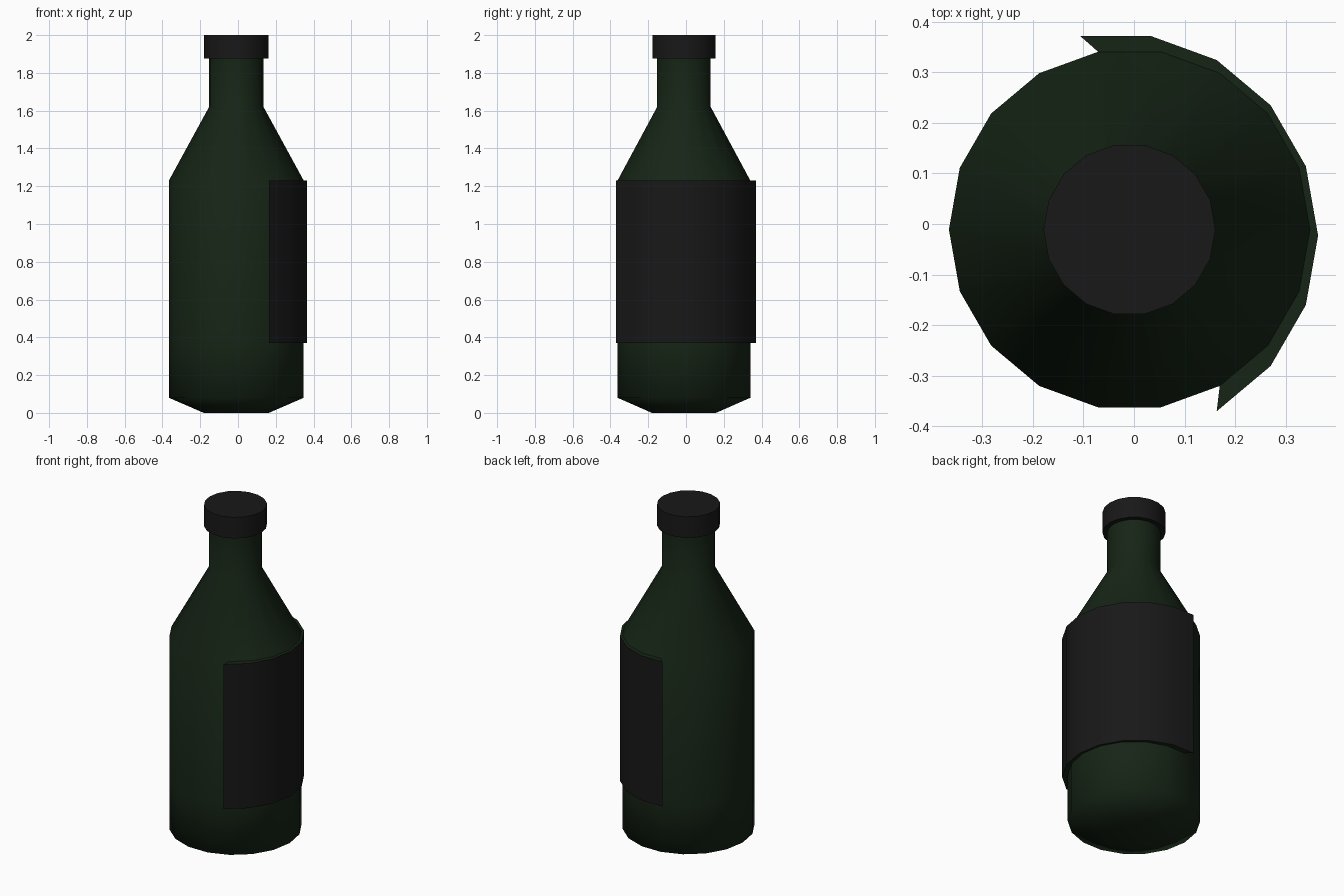
import bpy
from math import cos, sin, pi, radians

if "Cube" in bpy.data.objects:
    bpy.data.objects.remove(bpy.data.objects["Cube"])

SIDES = 18
CX, CY = -0.009, -0.011      # bottle axis
LX, LY = -0.037, -0.023      # label arc centre
R_BODY, R_LABEL = 0.357, 0.401
Z_LOW, Z_HIGH = 0.37, 1.23
FIRST, LAST = -3, 5          # label spans these 20 degree steps


def material(name, colour):
    m = bpy.data.materials.new(name)
    m.diffuse_color = (*colour, 1)
    m.use_nodes = True
    m.node_tree.nodes["Principled BSDF"].inputs["Base Color"].default_value = m.diffuse_color
    return m


glass = material("green_glass", (0.008, 0.018, 0.008))
black = material("black_paper", (0.009, 0.009, 0.009))


def point(step, r, z, cx=CX, cy=CY):
    a = radians(20 * step)
    return (cx + r * cos(a), cy + r * sin(a), z)


def make(name, verts, faces, mat, angle=40):
    me = bpy.data.meshes.new(name)
    me.from_pydata(verts, [], faces)
    me.materials.append(mat)
    ob = bpy.data.objects.new(name, me)
    bpy.context.collection.objects.link(ob)
    bpy.ops.object.select_all(action='DESELECT')
    ob.select_set(True)
    bpy.context.view_layer.objects.active = ob
    bpy.ops.object.shade_smooth_by_angle(angle=radians(angle))
    return ob


def lathe(name, profile, mat, angle, skip=None, close_bottom=False, close_top=False):
    verts = [point(s, r, z) for r, z in profile for s in range(SIDES)]
    faces = []
    for i in range(len(profile) - 1):
        for s in range(SIDES):
            if skip and skip(i, s):
                continue
            t = (s + 1) % SIDES
            faces.append((i * SIDES + s, i * SIDES + t,
                          (i + 1) * SIDES + t, (i + 1) * SIDES + s))
    if close_bottom:
        faces.append(tuple(reversed(range(SIDES))))
    if close_top:
        n = (len(profile) - 1) * SIDES
        faces.append(tuple(range(n, n + SIDES)))
    return make(name, verts, faces, mat, angle)


# Glass bottle, open where the raised label replaces the wall
def behind_label(i, s):
    return i == 2 and (s < LAST or s >= SIDES + FIRST)


lathe("bottle_body",
      [(0.172, 0), (R_BODY, 0.08), (R_BODY, Z_LOW), (R_BODY, Z_HIGH),
       (0.144, 1.62), (0.144, 1.875)],
      glass, 80, behind_label, close_bottom=True)

# Screw cap with underside lip
lathe("cap", [(0.144, 1.875), (0.17, 1.875), (0.17, 2.0)], black, 40, close_top=True)

# Label: off-centre curved panel
steps = range(FIRST, LAST + 1)
n = len(steps)
outer = [point(s, R_LABEL, z, LX, LY) for z in (Z_LOW, Z_HIGH) for s in steps]
inner = [point(s, R_BODY, z) for z in (Z_LOW, Z_HIGH) for s in steps]
make("label", outer, [(i, i + 1, n + i + 1, n + i) for i in range(n - 1)], black)

# Rim joining the label's edges back to the glass
rim = []
for i in range(n - 1):
    rim.append((n + i, n + i + 1, 3 * n + i + 1, 3 * n + i))
    rim.append((i + 1, i, 2 * n + i, 2 * n + i + 1))
rim.append((0, n, 3 * n, 2 * n))
rim.append((2 * n - 1, n - 1, 3 * n - 1, 4 * n - 1))
make("label_rim", outer + inner, rim, glass)
